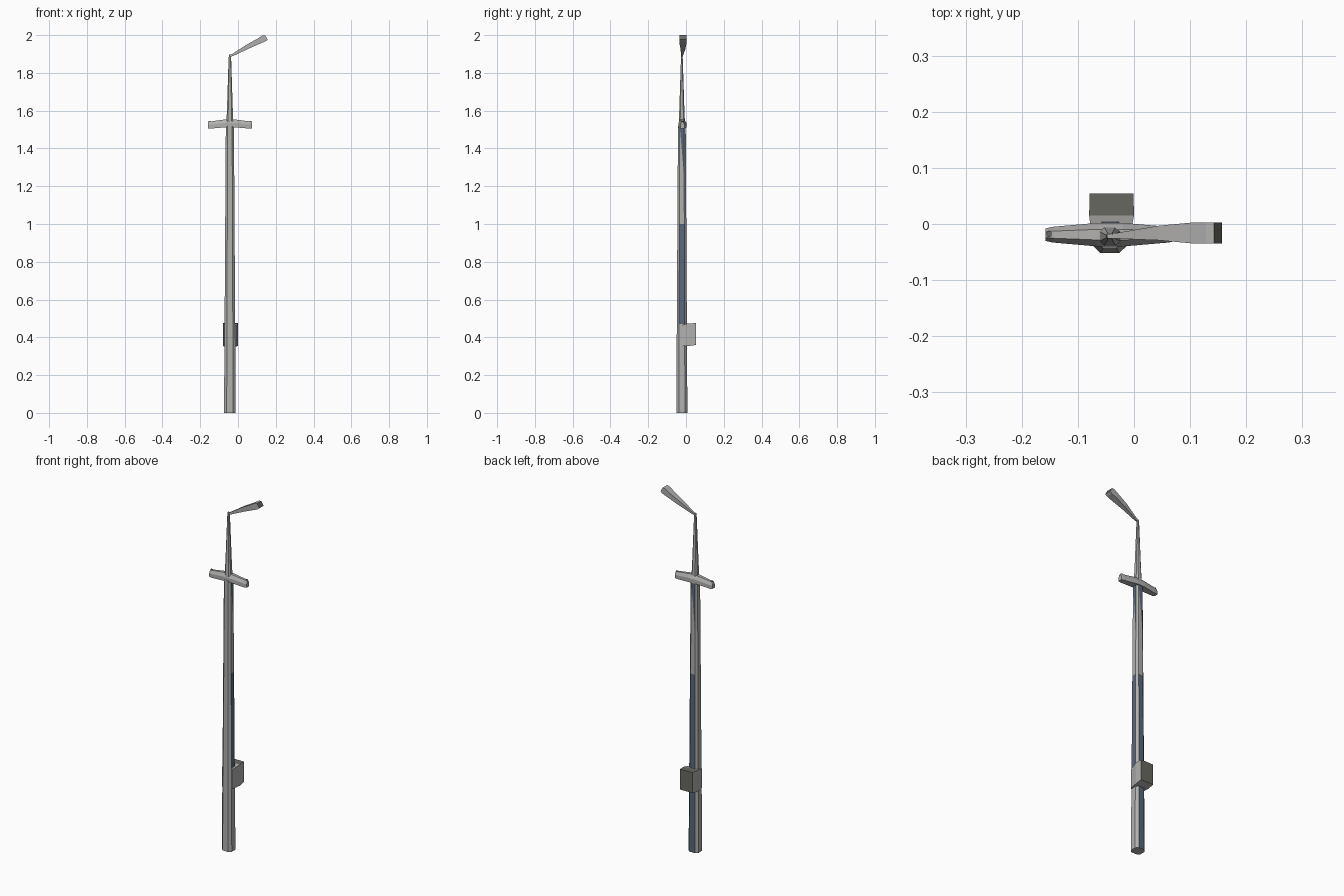
import bpy, bmesh
from mathutils import Vector

if "Cube" in bpy.data.objects:
    bpy.data.objects.remove(bpy.data.objects["Cube"])

CX, CY = -0.043, -0.022


def mat(name, rgb):
    m = bpy.data.materials.new(name)
    m.diffuse_color = (*rgb, 1)
    m.use_nodes = True
    m.node_tree.nodes["Principled BSDF"].inputs["Base Color"].default_value = m.diffuse_color
    return m


GREY = mat("weathered_grey", (0.44, 0.435, 0.43))
DARK = mat("dark_olive_grey", (0.14, 0.14, 0.12))
BLUE = mat("slate_blue", (0.10, 0.14, 0.20))


def loft(name, rings, mats, rule=None, tri=False):
    """Skin a list of equal-length point rings and cap both ends."""
    bm = bmesh.new()
    vs = [[bm.verts.new(p) for p in r] for r in rings]
    n = len(vs[0])
    for a, b in zip(vs, vs[1:]):
        for i in range(n):
            j = (i + 1) % n
            bm.faces.new((a[i], a[j], b[j], b[i]))
    bm.faces.new(vs[0][::-1])
    bm.faces.new(vs[-1])
    bmesh.ops.recalc_face_normals(bm, faces=bm.faces)
    if tri:
        bmesh.ops.triangulate(bm, faces=bm.faces)
    bm.normal_update()
    if rule:
        for f in bm.faces:
            f.material_index = rule(f.calc_center_median(), f.normal)
    me = bpy.data.meshes.new(name)
    bm.to_mesh(me)
    bm.free()
    for m in mats:
        me.materials.append(m)
    ob = bpy.data.objects.new(name, me)
    bpy.context.collection.objects.link(ob)
    return ob


def octagon(z, hx, hy):
    """Chamfered square ring at height z."""
    k = 0.55
    prof = [(k, -1), (1, -k), (1, k), (k, 1), (-k, 1), (-1, k), (-1, -k), (-k, -1)]
    return [(CX + hx * x, CY + hy * y, z) for x, y in prof]


# Pole shaft, with bluish bands on its right and back sides
def pole_rule(c, n):
    right, back = n.x > 0.9, n.y > 0.9
    if right and (0.5 < c.z < 1.0):
        return 1
    if back and c.z < 1.0:
        return 1
    if (right or back) and c.z > 1.39:
        return 1
    return 0


def half(z):
    return 0.031 - 0.0095 * z / 1.52


levels = [0, 0.47, 1.0, 1.25, 1.52]
loft("pole", [octagon(z, half(z), half(z) * 0.95) for z in levels],
     [GREY, BLUE], pole_rule, tri=True)

# Slim mast above the crossarm
loft("mast", [octagon(1.52, 0.019, 0.017), octagon(1.62, 0.015, 0.013),
              octagon(1.87, 0.007, 0.005), octagon(1.897, 0.005, 0.004)], [GREY])


# Crossarm: bevelled beam, thicker in the middle
def arm_ring(x, z0, z1, w):
    zm = z0 + (z1 - z0) * 0.55
    y = -0.019
    return [(x, y - w, z0), (x, y + w, z0), (x, y + w, zm),
            (x, y + w * 0.45, z1), (x, y - w * 0.45, z1), (x, y - w, zm)]


loft("crossarm", [arm_ring(-0.158, 1.506, 1.540, 0.011),
                  arm_ring(-0.145, 1.505, 1.543, 0.014),
                  arm_ring(-0.065, 1.512, 1.554, 0.021),
                  arm_ring(-0.020, 1.512, 1.554, 0.021),
                  arm_ring(0.062, 1.505, 1.543, 0.014),
                  arm_ring(0.075, 1.506, 1.540, 0.011)], [GREY])


# Small dark pins near the crossarm ends
for side, x in (("left", -0.151), ("right", 0.067)):
    bpy.ops.mesh.primitive_cylinder_add(vertices=6, radius=0.006, depth=0.016,
                                        location=(x, -0.018, 1.537))
    pin = bpy.context.object
    pin.name = side + "_pin"
    pin.data.materials.append(DARK)


# Flaring lamp head that rises to the right
def lamp_ring(x, z, t, w):
    d = Vector((-0.5, 0, 0.86)) * t
    y = -0.016 if x > 0 else -0.021
    return [(x + d.x, y - w, z + d.z), (x + d.x, y + w, z + d.z),
            (x - d.x, y + w, z - d.z), (x - d.x, y - w, z - d.z)]


loft("lamp", [lamp_ring(-0.042, 1.890, 0.004, 0.004),
              lamp_ring(-0.028, 1.895, 0.006, 0.005),
              lamp_ring(0.050, 1.938, 0.012, 0.013),
              lamp_ring(0.110, 1.968, 0.015, 0.0185),
              lamp_ring(0.137, 1.982, 0.0175, 0.019),
              lamp_ring(0.150, 1.988, 0.014, 0.019)], [GREY, DARK],
     lambda c, n: 1 if n.x > 0.75 else 0)


# Control box on the back of the pole, dark rear and top
def box_ring(y, x0, x1, z0, z1):
    return [(x0, y, z0), (x1, y, z0), (x1, y, z1), (x0, y, z1)]


loft("control_box", [box_ring(-0.037, -0.073, -0.010, 0.352, 0.462),
                     box_ring(0.015, -0.080, 0.0, 0.354, 0.474),
                     box_ring(0.054, -0.079, -0.001, 0.360, 0.475)], [GREY, DARK],
     lambda c, n: 1 if n.y > 0.8 or (n.z > 0.8 and c.y > 0.02) else 0)
